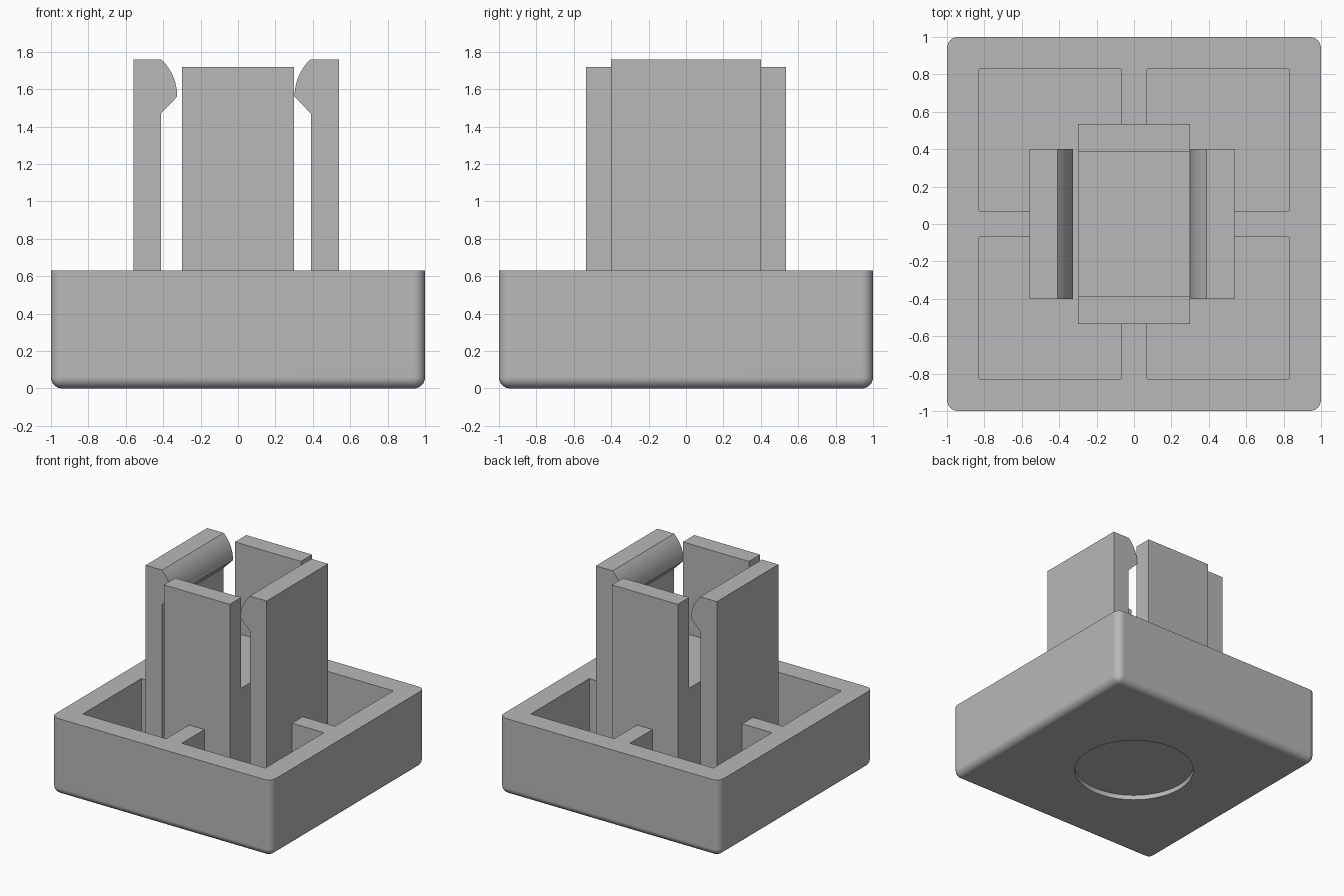
import bpy, bmesh, math

old = bpy.data.objects.get("Cube")
if old:
    bpy.data.objects.remove(old, do_unlink=True)

grey = bpy.data.materials.new("plain grey")
grey.use_nodes = True
COLOUR = (0.48, 0.48, 0.48, 1)
grey.diffuse_color = COLOUR
grey.node_tree.nodes["Principled BSDF"].inputs["Base Color"].default_value = COLOUR

RIM = 0.63        # height of the tray
FLOOR = 0.16      # top of the tray floor
INNER = 0.83      # inner face of the tray walls
ROUND = 0.06      # radius of the outer edges


def finish(name, bm):
    bmesh.ops.recalc_face_normals(bm, faces=bm.faces[:])
    mesh = bpy.data.meshes.new(name)
    bm.to_mesh(mesh)
    bm.free()
    mesh.materials.append(grey)
    obj = bpy.data.objects.new(name, mesh)
    bpy.context.collection.objects.link(obj)
    return obj


def box_mesh(low, high):
    bm = bmesh.new()
    bmesh.ops.create_cube(bm, size=1)
    for v in bm.verts:
        v.co = [h if c > 0 else l for c, l, h in zip(v.co, low, high)]
    return bm


def box(name, low, high):
    return finish(name, box_mesh(low, high))


def activate(obj):
    bpy.ops.object.select_all(action='DESELECT')
    obj.select_set(True)
    bpy.context.view_layer.objects.active = obj


def cut(obj, cutter):
    cutter.hide_render = True
    mod = obj.modifiers.new("cut", 'BOOLEAN')
    mod.operation = 'DIFFERENCE'
    mod.solver = 'EXACT'
    mod.object = cutter
    activate(obj)
    bpy.ops.object.modifier_apply(modifier=mod.name)
    bpy.data.objects.remove(cutter, do_unlink=True)


# Tray with rounded outer edges, open on top, sharp along the rim
bm = box_mesh((-1, -1, 0), (1, 1, RIM))
edges = [e for e in bm.edges if min(v.co.z for v in e.verts) < 0.01]
bmesh.ops.bevel(bm, geom=edges, offset=ROUND, segments=6, profile=0.5, affect='EDGES')
tray = finish("tray", bm)
cut(tray, box("tray_cutter", (-INNER, -INNER, FLOOR), (INNER, INNER, 1)))

# Shallow round recess underneath
bm = bmesh.new()
bmesh.ops.create_cone(bm, cap_ends=True, segments=64, radius1=0.46, radius2=0.46, depth=0.08)
cut(tray, finish("recess_cutter", bm))
activate(tray)
bpy.ops.object.shade_smooth_by_angle(angle=math.radians(35))
weighted = tray.modifiers.new("even shading", 'WEIGHTED_NORMAL')
weighted.keep_sharp = True

# Solid block in the centre, between the two plates
box("centre_block", (-0.30, -0.388, FLOOR), (0.30, 0.388, 0.975))

# Upright plates and their ribs at front and back
for name, s in (("front", -1), ("back", 1)):
    near, far = sorted((s * 0.388, s * 0.535))
    box(name + "_plate", (-0.30, near, FLOOR), (0.30, far, 1.72))
    near, far = sorted((s * 0.535, s * INNER))
    box(name + "_rib", (-0.07, near, FLOOR), (0.07, far, RIM))


# Snap clip: upright bar with a curved hook pointing inwards
def clip(name, s, outer, inner):
    top, tip_z, root_z, reach, radius = 1.76, 1.56, 1.47, 0.088, 0.278
    profile = [(outer, FLOOR), (inner, FLOOR), (inner, root_z)]
    steps = 10
    sweep = math.asin((top - tip_z) / radius)
    for i in range(steps + 1):
        a = sweep * i / steps
        bulge = reach - radius * (1 - math.cos(a))
        profile.append((inner - max(bulge, 0), tip_z + radius * math.sin(a)))
    profile.append((outer, top))
    bm = bmesh.new()
    face = bm.faces.new([bm.verts.new((s * x, -0.40, z)) for x, z in profile])
    made = bmesh.ops.extrude_face_region(bm, geom=[face])["geom"]
    for v in made:
        if isinstance(v, bmesh.types.BMVert):
            v.co.y = 0.40
    obj = finish(name, bm)
    activate(obj)
    bpy.ops.object.shade_smooth_by_angle(angle=math.radians(20))


for name, s, outer, inner in (("left", 1, 0.54, 0.39), ("right", -1, 0.56, 0.413)):
    clip(name + "_clip", s, outer, inner)
    near, far = sorted((s * outer, s * INNER))
    box(name + "_rib", (near, -0.07, FLOOR), (far, 0.07, RIM))
